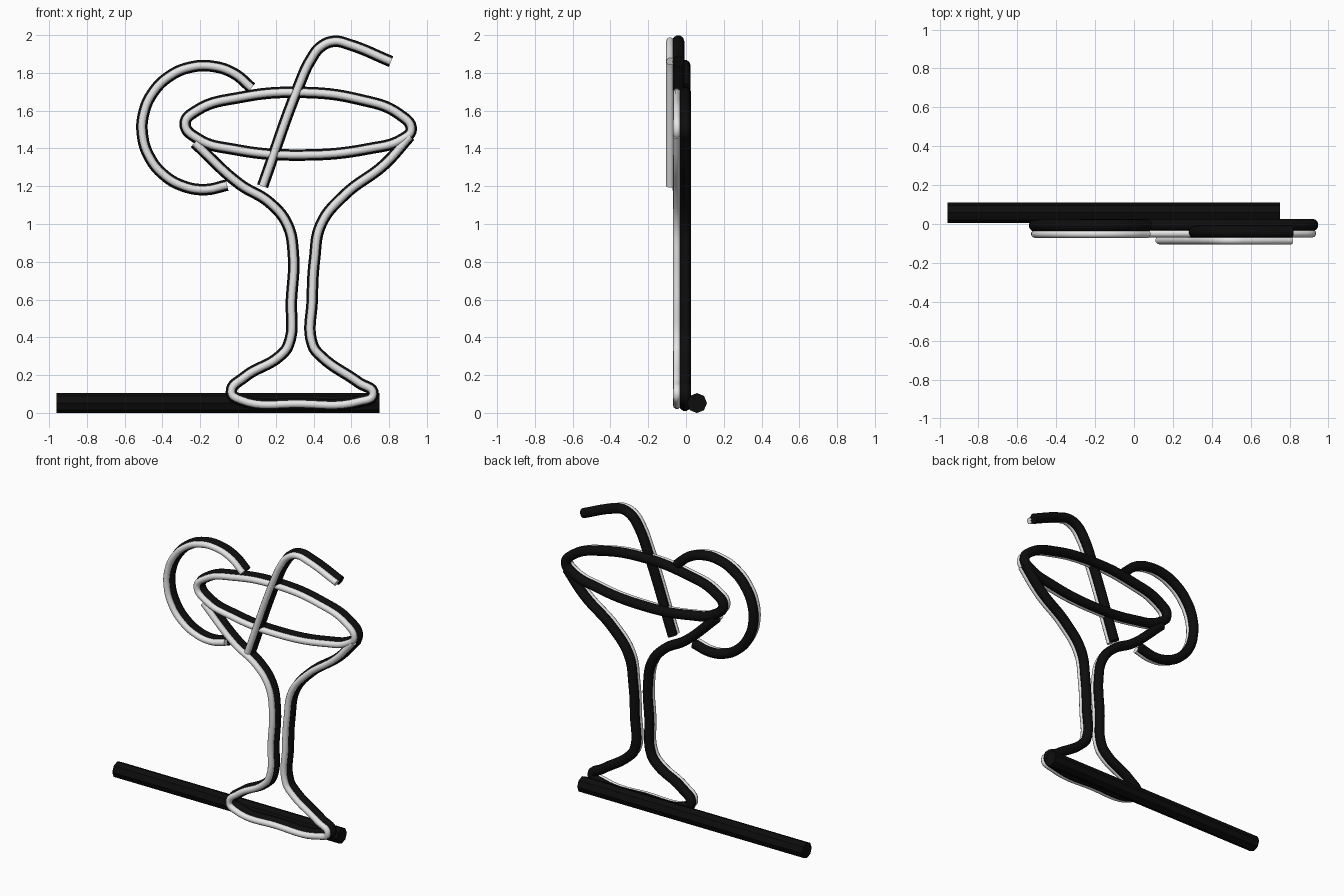
import bpy
from math import sin, cos, radians, pi

if "Cube" in bpy.data.objects:
    bpy.data.objects.remove(bpy.data.objects["Cube"])


def material(name, level):
    mat = bpy.data.materials.new(name)
    mat.use_nodes = True
    color = (level, level, level, 1)
    mat.diffuse_color = color
    mat.node_tree.nodes["Principled BSDF"].inputs["Base Color"].default_value = color
    return mat


black = material("black backing", 0.004)
white = material("white tube", 0.8)


def tube(name, points, y, radius, mat, closed=False):
    """Sweep a round tube through points of the front plane."""
    curve = bpy.data.curves.new(name, "CURVE")
    curve.dimensions = "3D"
    curve.bevel_depth = radius
    curve.bevel_resolution = 3
    curve.resolution_u = 8
    curve.use_fill_caps = True
    spline = curve.splines.new("BEZIER")
    spline.bezier_points.add(len(points) - 1)
    for bp, (x, z) in zip(spline.bezier_points, points):
        bp.co = (x, y, z)
        bp.handle_left_type = bp.handle_right_type = "AUTO"
    spline.use_cyclic_u = closed
    obj = bpy.data.objects.new(name, curve)
    bpy.context.collection.objects.link(obj)
    curve.materials.append(mat)
    bpy.ops.object.select_all(action="DESELECT")
    obj.select_set(True)
    bpy.context.view_layer.objects.active = obj
    bpy.ops.object.convert(target="MESH")
    bpy.ops.object.shade_smooth_by_angle(angle=radians(50))


def neon(name, points, y, closed=False):
    """A thick black backing with a thin white tube lying on its front."""
    tube(name + "_backing", points, y, 0.032, black, closed)
    tube(name + "_light", points, y - 0.043, 0.021, white, closed)


# Rim of the glass
rim = [(-0.28, 1.53), (-0.22, 1.6), (0.01, 1.67), (0.325, 1.697), (0.64, 1.66),
       (0.855, 1.58), (0.917, 1.5), (0.87, 1.45), (0.7, 1.4), (0.325, 1.365),
       (-0.02, 1.395), (-0.21, 1.45)]
neon("glass_rim", rim, -0.005, closed=True)

# Bowl, stem and foot in one line
left_side = [(-0.23, 1.43), (0.01, 1.21), (0.165, 1.115), (0.26, 1.0),
             (0.293, 0.84), (0.283, 0.6), (0.267, 0.36), (0.22, 0.3),
             (0.035, 0.19), (-0.035, 0.11)]
foot = [(0.01, 0.07), (0.325, 0.048), (0.64, 0.06), (0.715, 0.1)]
right_side = [(0.64, 0.16), (0.44, 0.3), (0.395, 0.36), (0.393, 0.6),
              (0.405, 0.81), (0.44, 1.0), (0.565, 1.155), (0.775, 1.315),
              (0.91, 1.465)]
neon("glass_body", left_side + foot + right_side, -0.005)

# Fruit slice, an open ring
arc = [radians(40 + 21 * i) for i in range(13)]
neon("fruit_slice", [(-0.18 + 0.328 * cos(a), 1.51 + 0.328 * sin(a)) for a in arc], -0.008)

# Bent drinking straw
straw = [(0.13, 1.2), (0.325, 1.74), (0.385, 1.87), (0.44, 1.94), (0.51, 1.967),
         (0.59, 1.95), (0.81, 1.86)]
neon("straw", straw, -0.041)

# Base bar behind the foot
bpy.ops.mesh.primitive_cylinder_add(vertices=8, radius=0.053, depth=1.71,
                                    location=(-0.105, 0.058, 0.052),
                                    rotation=(0, pi / 2, 0))
bar = bpy.context.object
bar.name = "base_bar"
bar.data.materials.append(black)
